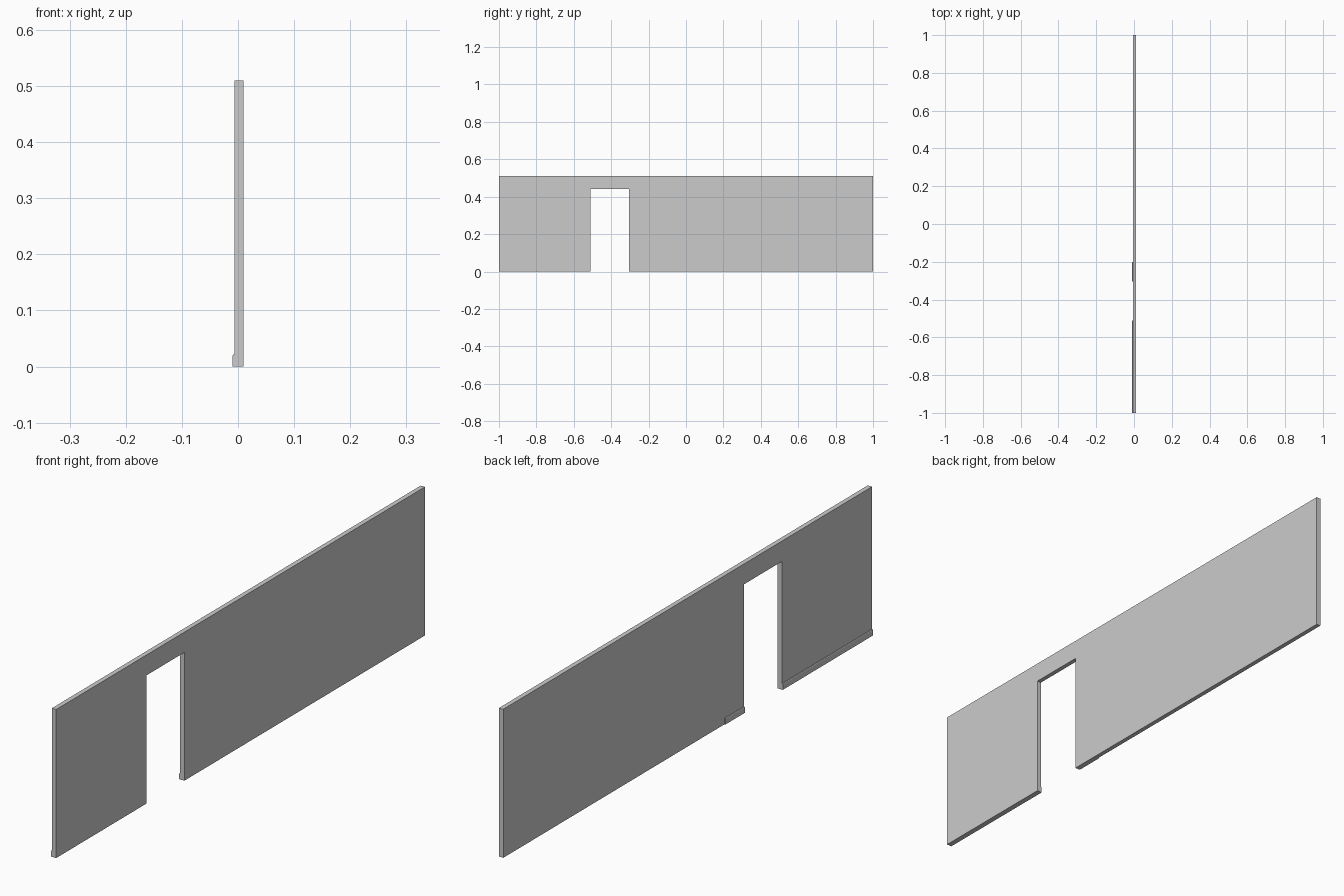
import bpy, bmesh
from mathutils import Vector

if "Cube" in bpy.data.objects:
    bpy.data.objects.remove(bpy.data.objects["Cube"])

def extrude_profile(name, points, direction):
    """Solid made by sweeping a closed outline along a direction."""
    mesh = bpy.data.meshes.new(name)
    bm = bmesh.new()
    face = bm.faces.new([bm.verts.new(p) for p in points])
    swept = bmesh.ops.extrude_face_region(bm, geom=[face], use_keep_orig=True)
    verts = [g for g in swept["geom"] if isinstance(g, bmesh.types.BMVert)]
    bmesh.ops.translate(bm, verts=verts, vec=Vector(direction))
    bmesh.ops.recalc_face_normals(bm, faces=bm.faces[:])
    bm.to_mesh(mesh)
    bm.free()
    obj = bpy.data.objects.new(name, mesh)
    bpy.context.collection.objects.link(obj)
    return obj

HEIGHT, DOOR_TOP = 0.51, 0.44
DOOR_L, DOOR_R = -0.511, -0.305
BACK, FRONT = -0.0065, 0.0098

# Wall panel with doorway notch
outline = [(-1, 0), (DOOR_L, 0), (DOOR_L, DOOR_TOP), (DOOR_R, DOOR_TOP),
           (DOOR_R, 0), (1, 0), (1, HEIGHT), (-1, HEIGHT)]
extrude_profile("wall", [(BACK, y, z) for y, z in outline], (FRONT - BACK, 0, 0))

# Skirting boards with a chamfered top edge, either side of the doorway
skirting = [(BACK, 0), (-0.0098, 0), (-0.0098, 0.019), (-0.0085, 0.021), (BACK, 0.021)]
for name, y0, y1 in (("skirting_long", -1, DOOR_L), ("skirting_short", DOOR_R, -0.2)):
    extrude_profile(name, [(x, y0, z) for x, z in skirting], (0, y1 - y0, 0))
